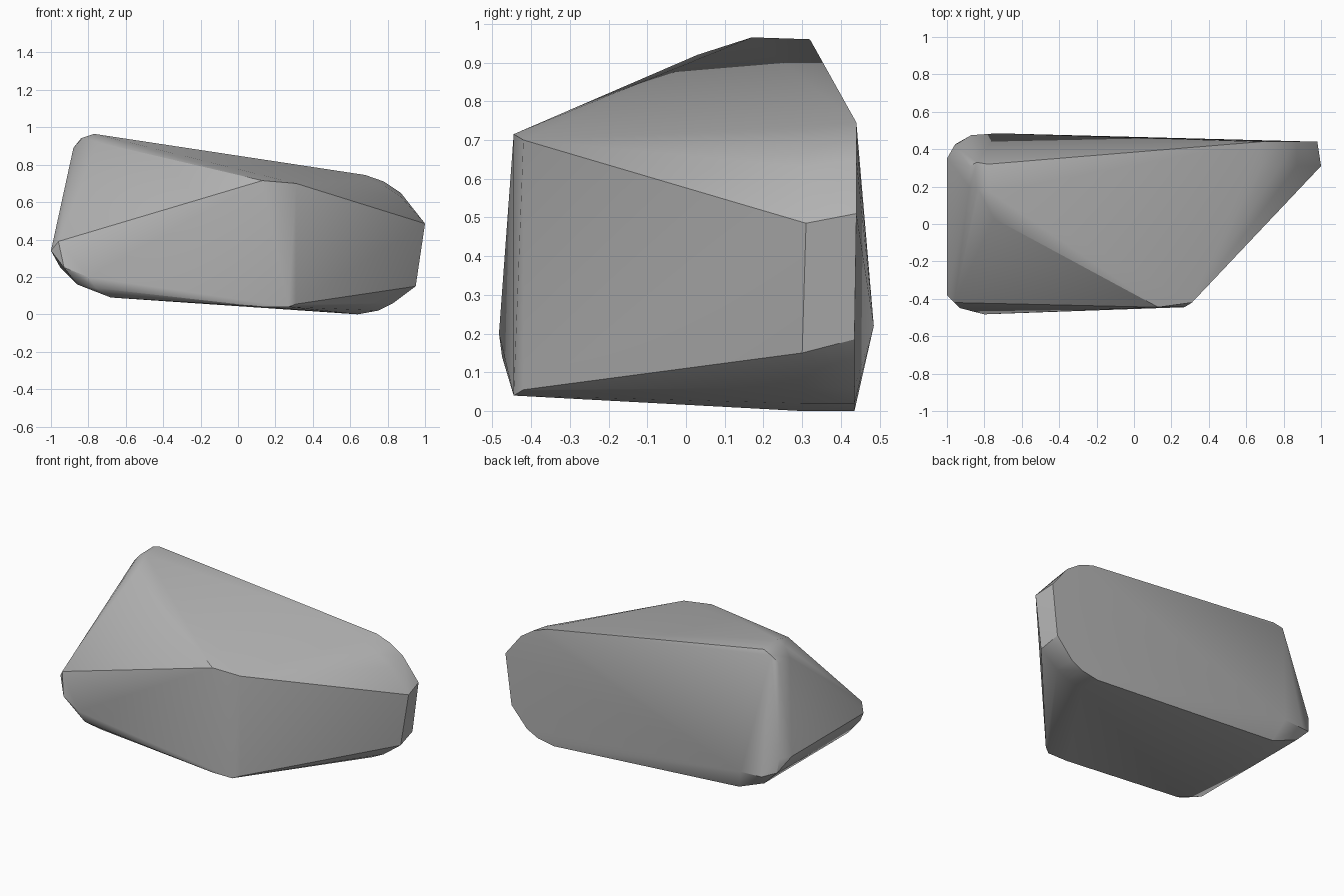
import bpy
import bmesh
import math
from mathutils import Vector

# Remove the default cube
default_cube = bpy.data.objects.get("Cube")
if default_cube:
    bpy.data.objects.remove(default_cube, do_unlink=True)


def make_material(name, colour):
    material = bpy.data.materials.new(name)
    material.use_nodes = True
    material.diffuse_color = colour
    material.node_tree.nodes["Principled BSDF"].inputs["Base Color"].default_value = colour
    return material


def sweep(profile, y, shift_z=0.0):
    """Place an x-z profile at depth y."""
    return [Vector((x, y, z + shift_z)) for x, z in profile]


def corner(*points):
    """A worn corner given as a small group of points."""
    return [Vector(p) for p in points]


def hull_object(name, points, material):
    """Wrap the worn corners in one convex stone."""
    bm = bmesh.new()
    for point in points:
        bm.verts.new(point)
    result = bmesh.ops.convex_hull(bm, input=bm.verts[:])
    loose = set(result["geom_interior"]) | set(result["geom_unused"])
    bmesh.ops.delete(bm, geom=[g for g in loose if isinstance(g, bmesh.types.BMVert)],
                     context="VERTS")
    bmesh.ops.dissolve_limit(bm, angle_limit=math.radians(0.5),
                             verts=bm.verts[:], edges=bm.edges[:])
    bmesh.ops.recalc_face_normals(bm, faces=bm.faces[:])
    mesh = bpy.data.meshes.new(name)
    bm.to_mesh(mesh)
    bm.free()
    mesh.materials.append(material)
    stone = bpy.data.objects.new(name, mesh)
    bpy.context.collection.objects.link(stone)
    return stone


# Rounded profiles of the narrow end, above and below
upper_round = [(0.68, 0.745), (0.78, 0.71), (0.87, 0.65)]
lower_round = [(0.64, 0.0), (0.75, 0.02), (0.83, 0.06)]
narrow_end = sweep(upper_round, 0.44) + sweep(upper_round, 0.31, -0.02)
narrow_end += sweep(lower_round, 0.435) + sweep(lower_round, 0.3)
narrow_end += corner((0.98, 0.44, 0.51), (1.0, 0.31, 0.485),
                     (0.94, 0.435, 0.185), (0.95, 0.3, 0.15))

# Upright front edge
front_edge = corner((0.13, -0.445, 0.715), (0.31, -0.42, 0.7),
                    (0.13, -0.445, 0.04), (0.27, -0.445, 0.04), (0.31, -0.42, 0.055))

# Peak above the broad end
peak = corner((-0.75, 0.03, 0.92), (-0.77, 0.17, 0.965), (-0.78, 0.32, 0.96),
              (-0.83, 0.18, 0.945), (-0.84, 0.33, 0.94),
              (-0.88, 0.2, 0.89), (-0.88, 0.31, 0.89))

# Broad end, front and back corners
broad_front = corner((-1.0, -0.38, 0.34), (-0.96, -0.42, 0.39), (-0.93, -0.45, 0.25),
                     (-0.8, -0.483, 0.2), (-0.76, -0.475, 0.14))
broad_back = corner((-1.0, 0.35, 0.34), (-0.96, 0.42, 0.34), (-0.95, 0.43, 0.25),
                    (-0.87, 0.475, 0.22), (-0.73, 0.485, 0.22))

# Lower chamfer of the broad end
chamfer = [(-0.9, 0.21), (-0.86, 0.16), (-0.68, 0.09)]
underside = sweep(chamfer, -0.42) + sweep(chamfer, 0.43)

grey = make_material("stone grey", (0.46, 0.46, 0.46, 1.0))
rock = hull_object("rock", narrow_end + front_edge + peak + broad_front
                   + broad_back + underside, grey)

# Soft worn faces with crisp main edges
bpy.ops.object.select_all(action="DESELECT")
rock.select_set(True)
bpy.context.view_layer.objects.active = rock
bpy.ops.object.shade_smooth_by_angle(angle=math.radians(30))
